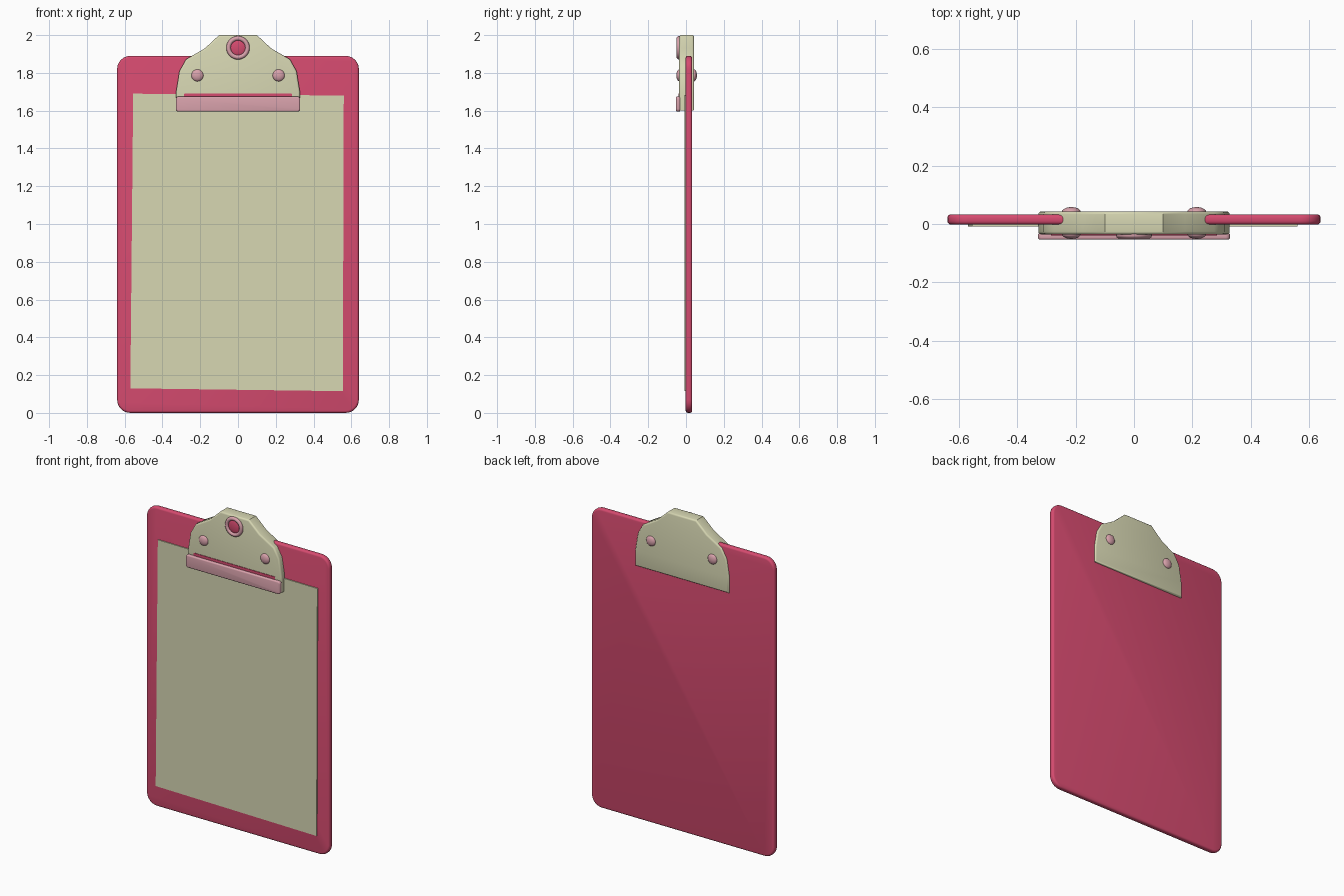
import bpy, bmesh
from math import pi, sin, cos, radians

cube = bpy.data.objects.get("Cube")
if cube:
    bpy.data.objects.remove(cube, do_unlink=True)


def material(name, rgb):
    m = bpy.data.materials.new(name)
    m.use_nodes = True
    m.diffuse_color = (*rgb, 1)
    m.node_tree.nodes["Principled BSDF"].inputs["Base Color"].default_value = (*rgb, 1)
    return m


RED = material("raspberry red", (0.67, 0.07, 0.16))
CREAM = material("pale cream", (0.68, 0.68, 0.45))
PINK = material("dusty pink", (0.69, 0.36, 0.41))


def finish(obj, mat, angle=40):
    obj.data.materials.append(mat)
    bpy.ops.object.select_all(action="DESELECT")
    obj.select_set(True)
    bpy.context.view_layer.objects.active = obj
    bpy.ops.object.shade_smooth_by_angle(angle=radians(angle))
    return obj


def plate(name, outline, y_front, y_back, mat, bevel=0.0):
    """Extrude an (x, z) outline from front to back and round its rims."""
    bm = bmesh.new()
    front = [bm.verts.new((x, y_front, z)) for x, z in outline]
    back = [bm.verts.new((x, y_back, z)) for x, z in outline]
    caps = [bm.faces.new(front), bm.faces.new(back[::-1])]
    for i in range(len(outline)):
        j = (i + 1) % len(outline)
        bm.faces.new((front[j], front[i], back[i], back[j]))
    bmesh.ops.recalc_face_normals(bm, faces=bm.faces)
    if bevel:
        rims = {e for f in caps for e in f.edges}
        bmesh.ops.bevel(bm, geom=list(rims), offset=bevel, segments=3,
                        profile=0.5, affect="EDGES", clamp_overlap=True)
    mesh = bpy.data.meshes.new(name)
    bm.to_mesh(mesh)
    bm.free()
    obj = bpy.data.objects.new(name, mesh)
    bpy.context.collection.objects.link(obj)
    return finish(obj, mat)


def rounded_rect(half_width, z_low, z_high, radius, steps=6):
    """Rectangle outline with arcs at the corners, counter-clockwise."""
    w = half_width - radius
    corners = [(w, z_high - radius), (-w, z_high - radius),
               (-w, z_low + radius), (w, z_low + radius)]
    return [(cx + radius * cos(a), cz + radius * sin(a))
            for q, (cx, cz) in enumerate(corners)
            for a in [(q + s / steps) * pi / 2 for s in range(steps + 1)]]


def dome(name, x, y, z, radius, height, mat):
    """Flattened ball half sunk into a plate."""
    bpy.ops.mesh.primitive_uv_sphere_add(segments=24, ring_count=12, radius=1,
                                         location=(x, y, z), rotation=(pi / 2, 0, 0))
    obj = bpy.context.object
    obj.name = name
    obj.scale = (radius, radius, height)
    return finish(obj, mat, 60)


# Backing board
plate("board", rounded_rect(0.64, 0.0, 1.89, 0.07), -0.002, 0.033, RED, 0.012)

# Sheet of paper, slightly askew
plate("paper", [(-0.57, 0.13), (0.555, 0.115), (0.56, 1.68), (-0.555, 1.69)],
      -0.008, 0.001, CREAM)

# Clip body: mirrored stepped outline
side = [(0.328, 1.6), (0.328, 1.7), (0.31, 1.81), (0.275, 1.872),
        (0.175, 1.93), (0.1, 2.0)]
plate("clip_body", side + [(-x, z) for x, z in reversed(side)],
      -0.036, 0.043, CREAM, 0.01)

# Jaw bar and the narrow slot above it
plate("clip_jaw", rounded_rect(0.329, 1.595, 1.675, 0.014, 4), -0.054, -0.03, PINK, 0.007)
plate("clip_slot", rounded_rect(0.285, 1.66, 1.692, 0.004, 2), -0.039, -0.032, RED)

# Rivets on both faces
for label, x in (("left", 0.215), ("right", -0.215)):
    dome("front_rivet_" + label, x, -0.035, 1.787, 0.032, 0.016, PINK)
    dome("back_rivet_" + label, x, 0.042, 1.787, 0.032, 0.016, PINK)

# Hanging eyelet: ring with a coloured centre
bpy.ops.mesh.primitive_torus_add(major_segments=32, minor_segments=10,
                                 major_radius=0.05, minor_radius=0.012,
                                 location=(0, -0.038, 1.933), rotation=(pi / 2, 0, 0))
ring = bpy.context.object
ring.name = "eyelet_ring"
finish(ring, PINK, 60)
dome("eyelet_centre", 0, -0.035, 1.933, 0.044, 0.011, RED)
